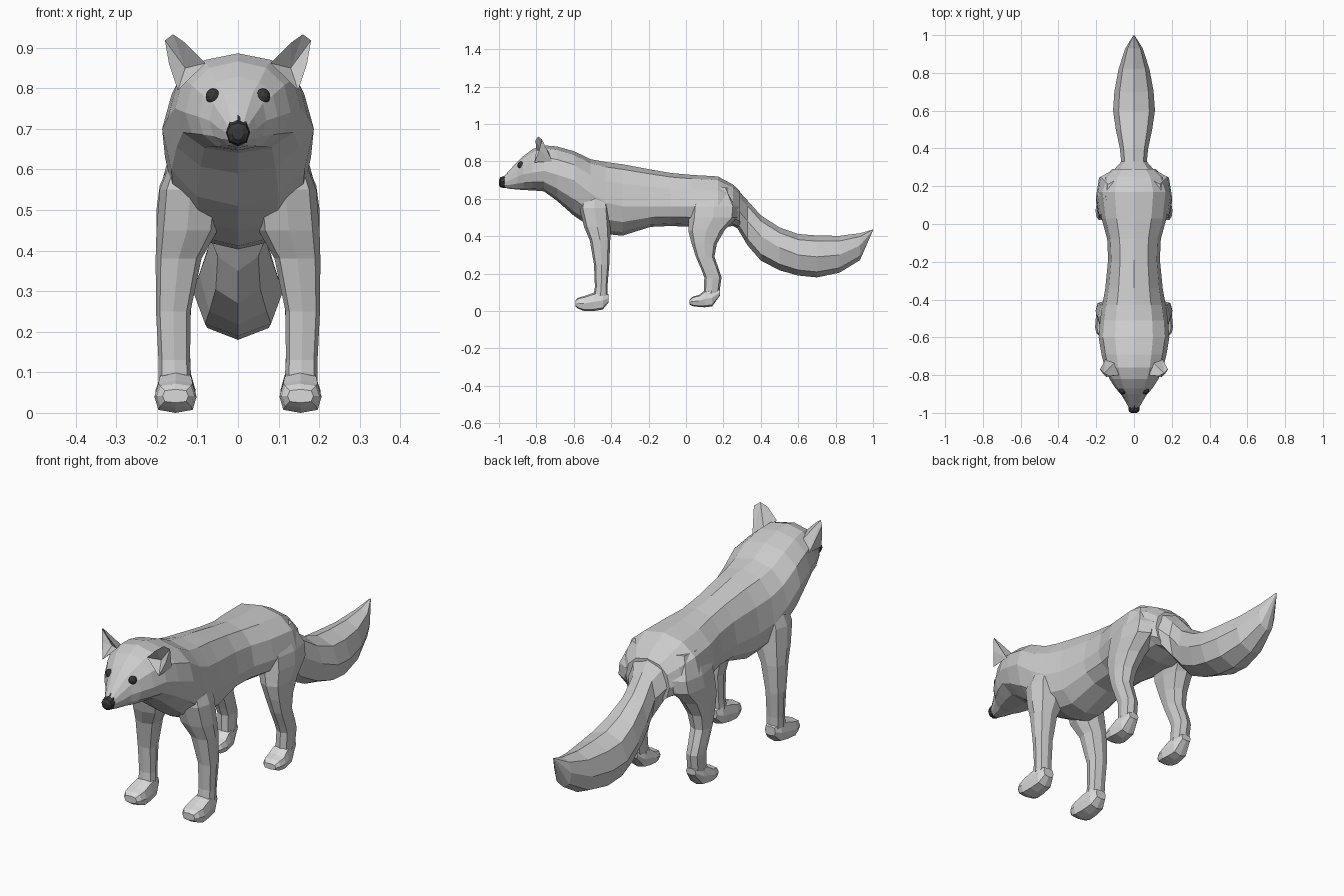
import bpy, bmesh, math
from mathutils import Vector


def material(name, rgb):
    m = bpy.data.materials.new(name)
    m.diffuse_color = (*rgb, 1)
    return m


FUR = material("grey fur", (0.60, 0.60, 0.60))
PAW = material("pale paw", (0.70, 0.70, 0.70))
DARK = material("dark nose and eye", (0.04, 0.04, 0.04))


def finish(name, bm, mat, mirror=False):
    bmesh.ops.recalc_face_normals(bm, faces=bm.faces)
    me = bpy.data.meshes.new(name)
    bm.to_mesh(me)
    bm.free()
    me.materials.append(mat)
    ob = bpy.data.objects.new(name, me)
    bpy.context.collection.objects.link(ob)
    if mirror:
        mod = ob.modifiers.new("Mirror", 'MIRROR')
        mod.use_mirror_merge = False
    return ob


def loft(name, rings, mat, mirror=False):
    """Skin closed rings of points and cap both ends."""
    bm = bmesh.new()
    loops = [[bm.verts.new(p) for p in r] for r in rings]
    n = len(loops[0])
    for a, b in zip(loops, loops[1:]):
        for i in range(n):
            j = (i + 1) % n
            bm.faces.new((a[i], a[j], b[j], b[i]))
    bm.faces.new(loops[0])
    bm.faces.new(loops[-1])
    return finish(name, bm, mat, mirror)


def oval(n, p):
    """Unit rounded section, first point at the top."""
    pts = []
    for i in range(n):
        a = 2 * math.pi * i / n
        s, c = math.sin(a), math.cos(a)
        pts.append((math.copysign(abs(s) ** p, s) if abs(s) > 1e-6 else 0,
                    math.copysign(abs(c) ** p, c) if abs(c) > 1e-6 else 0))
    return pts


def upright(y, top, mid, bot, hw, xc=0, n=12, p=0.9):
    """Section in a vertical plane, widest at height mid."""
    return [(xc + u * hw, y, mid + v * ((top - mid) if v > 0 else (mid - bot)))
            for u, v in oval(n, p)]


def level(z, y0, y1, x0, x1, n=8, p=0.75):
    """Horizontal section of a leg."""
    return [((x0 + x1) / 2 + u * (x1 - x0) / 2, (y0 + y1) / 2 + v * (y1 - y0) / 2, z)
            for u, v in oval(n, p)]


# Head, neck and trunk: y, top, widest height, bottom, half width
body = [
    (-0.975, .718, .69, .660, .026), (-0.94, .757, .70, .653, .045),
    (-0.90, .800, .72, .650, .070), (-0.87, .828, .73, .647, .098),
    (-0.82, .866, .74, .645, .130), (-0.76, .886, .75, .640, .155),
    (-0.69, .880, .73, .590, .172), (-0.60, .855, .70, .510, .187),
    (-0.51, .812, .63, .450, .180), (-0.43, .797, .58, .412, .168),
    (-0.34, .785, .56, .403, .152), (-0.19, .757, .56, .450, .137),
    (-0.08, .738, .56, .455, .142), (0.03, .728, .56, .450, .172),
    (0.17, .720, .56, .440, .190), (0.25, .677, .55, .455, .160),
    (0.29, .640, .53, .435, .115),
]
loft("body", [upright(*r) for r in body], FUR)

# Bushy tail
tail = [
    (0.27, .655, .55, .450, .120), (0.33, .590, .48, .350, .068),
    (0.40, .512, .40, .270, .075), (0.50, .447, .34, .218, .096),
    (0.60, .412, .30, .190, .111), (0.70, .404, .29, .180, .104),
    (0.82, .402, .30, .205, .082), (0.93, .416, .35, .272, .046),
    (0.999, .436, .433, .430, .003),
]
loft("tail", [upright(*r, n=8) for r in tail], FUR)

# Front legs: z, front y, back y, inner x, outer x
front = [
    (.66, -.55, -.42, .06, .150), (.55, -.57, -.41, .04, .193),
    (.45, -.545, -.405, .05, .201), (.38, -.515, -.405, .09, .203),
    (.25, -.492, -.410, .117, .202), (.13, -.487, -.420, .118, .196),
    (.08, -.495, -.420, .115, .196),
]
loft("front_leg", [level(*r) for r in front], FUR, True)

# Hind legs with thigh and hock
hind = [
    (.66, .06, .23, .05, .150), (.56, .02, .28, .05, .193),
    (.50, .015, .275, .06, .201), (.43, .012, .205, .08, .200),
    (.36, .030, .165, .10, .198), (.29, .053, .152, .113, .196),
    (.22, .083, .177, .118, .195), (.18, .098, .190, .119, .193),
    (.11, .095, .180, .117, .191), (.07, .095, .155, .117, .191),
]
loft("hind_leg", [level(*r) for r in hind], FUR, True)


# Paws: y, top, bottom, half width
def paw(name, rows, xc):
    loft(name, [upright(y, t, (t + b) / 2, b, w, xc, 8, 0.6) for y, t, b, w in rows],
         PAW, True)


paw("front_paw", [(-.592, .058, .025, .032), (-.575, .072, .012, .046),
                  (-.545, .080, .000, .052), (-.495, .098, .000, .048),
                  (-.445, .105, .008, .043), (-.415, .090, .045, .028)], .154)
paw("hind_paw", [(.020, .062, .035, .032), (.038, .078, .026, .045),
                 (.070, .086, .022, .050), (.100, .110, .020, .045),
                 (.140, .118, .025, .040), (.183, .115, .085, .026)], .154)

# Ears: a rim joined to a hollow inside and a bulge behind
bm = bmesh.new()
rim = [bm.verts.new(p) for p in [
    (.080, -.800, .862), (.130, -.805, .912), (.160, -.790, .933),
    (.180, -.770, .918), (.170, -.785, .860), (.148, -.810, .795)]]
hollow = bm.verts.new((.130, -.765, .850))
bulge = [bm.verts.new(p) for p in [(.105, -.735, .850), (.150, -.715, .800)]]
for i in range(6):
    bm.faces.new((rim[i], rim[(i + 1) % 6], hollow))
for i in range(2):
    bm.faces.new((rim[i + 1], rim[i], bulge[0]))
bm.faces.new((rim[2], bulge[0], bulge[1]))
for i in range(2, 5):
    bm.faces.new((rim[i + 1], rim[i], bulge[1]))
bm.faces.new((rim[5], bulge[1], bulge[0]))
bm.faces.new((rim[5], bulge[0], rim[0]))
finish("ear", bm, FUR, True)

# Eyes
bm = bmesh.new()
bmesh.ops.create_icosphere(bm, subdivisions=2, radius=1)
for v in bm.verts:
    v.co = Vector((.061 + v.co.x * .019, -.882 + v.co.y * .020, .780 + v.co.z * .020))
finish("eye", bm, DARK, True)

# Nose
nose = [(-.960, .735, .695, .668, .024), (-.972, .722, .692, .657, .030),
        (-.992, .715, .690, .662, .027), (-1.0, .702, .688, .672, .015)]
loft("nose", [upright(*r, n=8) for r in nose], DARK)
